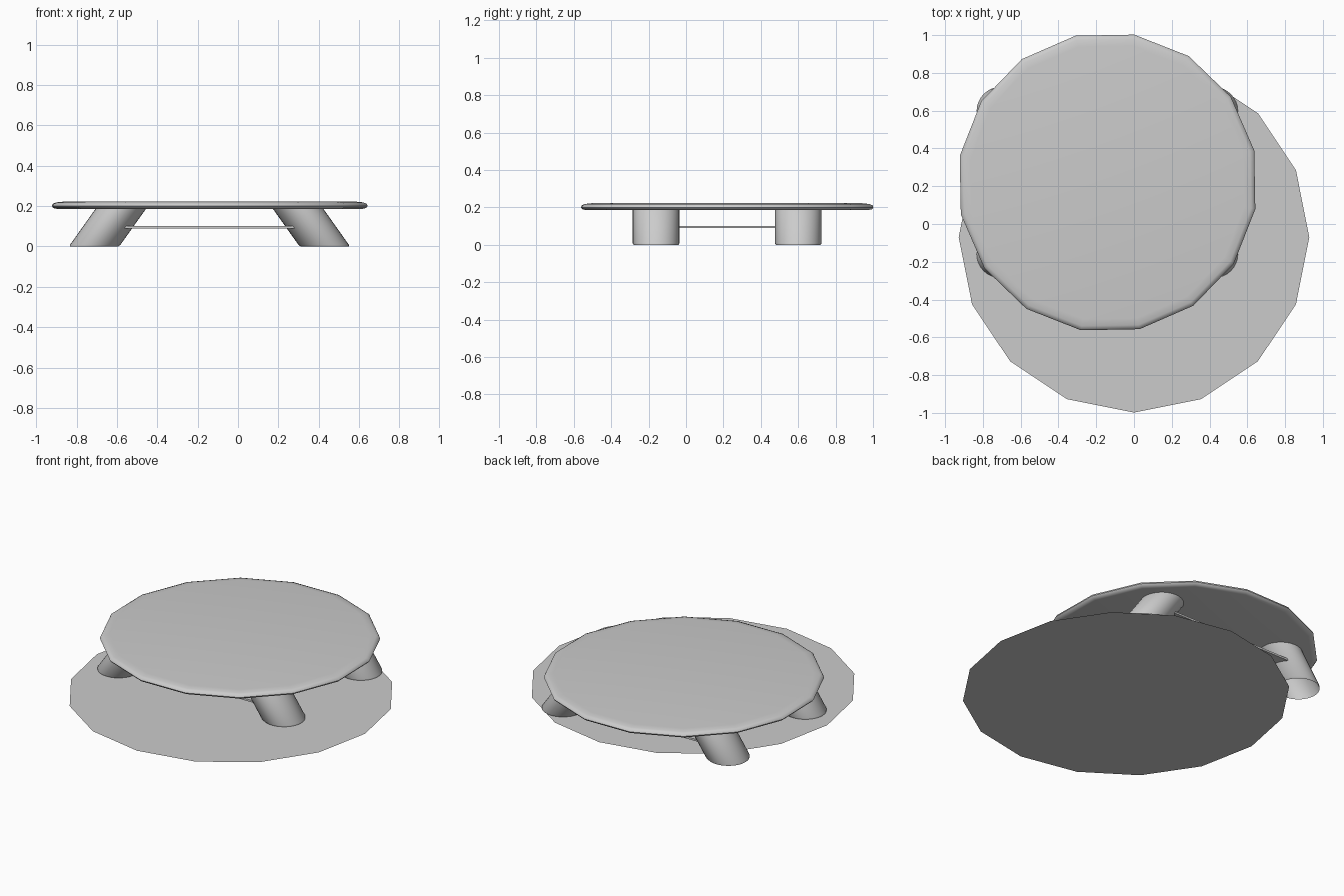
import bpy
import bmesh
from math import cos, sin, tau, radians

if "Cube" in bpy.data.objects:
    bpy.data.objects.remove(bpy.data.objects["Cube"])

grey = bpy.data.materials.new("plain grey")
grey.use_nodes = True
grey.diffuse_color = (0.6, 0.6, 0.6, 1)
grey.node_tree.nodes["Principled BSDF"].inputs["Base Color"].default_value = (0.6, 0.6, 0.6, 1)


def finish(bm, name, location):
    """Turn a bmesh into a smooth, grey object."""
    mesh = bpy.data.meshes.new(name)
    bm.to_mesh(mesh)
    bm.free()
    mesh.materials.append(grey)
    obj = bpy.data.objects.new(name, mesh)
    obj.location = location
    bpy.context.collection.objects.link(obj)
    bpy.ops.object.select_all(action='DESELECT')
    obj.select_set(True)
    bpy.context.view_layer.objects.active = obj
    bpy.ops.object.shade_smooth_by_angle(angle=radians(50))
    return obj


def stack_rings(name, location, profile, sides, turn=0, lean=0, capped=True):
    """Join rings of (radius, height); lean shifts each ring in x by its height."""
    bm = bmesh.new()
    rings = []
    for radius, z in profile:
        angles = [turn + tau * i / sides for i in range(sides)]
        rings.append([bm.verts.new((radius * cos(a) + lean * z, radius * sin(a), z))
                      for a in angles])
    for low, high in zip(rings, rings[1:]):
        for i in range(sides):
            j = (i + 1) % sides
            bm.faces.new((low[i], low[j], high[j], high[i]))
    if capped:
        if len(rings) > 1:
            bm.faces.new(rings[0][::-1])
        bm.faces.new(rings[-1])
    return finish(bm, name, location)


# Flat rug under the table
stack_rings("floor_rug", (0, -0.07, 0), [(0.928, 0)], 16)

# Round table top with a softened rim
stack_rings("table_top", (-0.14, 0.22, 0),
            [(0.765, 0.185), (0.787, 0.19), (0.795, 0.2), (0.79, 0.211),
             (0.772, 0.218), (0.735, 0.222)], 16, turn=radians(12.3))

# Four open tube legs, leaning inward towards the top
for side, x, lean in (("right", -0.713, 0.71), ("left", 0.43, -0.71)):
    for end, y in (("front", -0.16), ("back", 0.6)):
        stack_rings(f"{end}_{side}_leg", (x, y, 0),
                    [(0.12, 0), (0.125, 0.008), (0.125, 0.19)],
                    32, lean=lean, capped=False)

# Thin shelf held between the legs
bm = bmesh.new()
bmesh.ops.create_cube(bm, size=1)
bmesh.ops.scale(bm, vec=(0.92, 0.94, 0.012), verts=bm.verts)
finish(bm, "lower_shelf", (-0.14, 0.22, 0.095))
